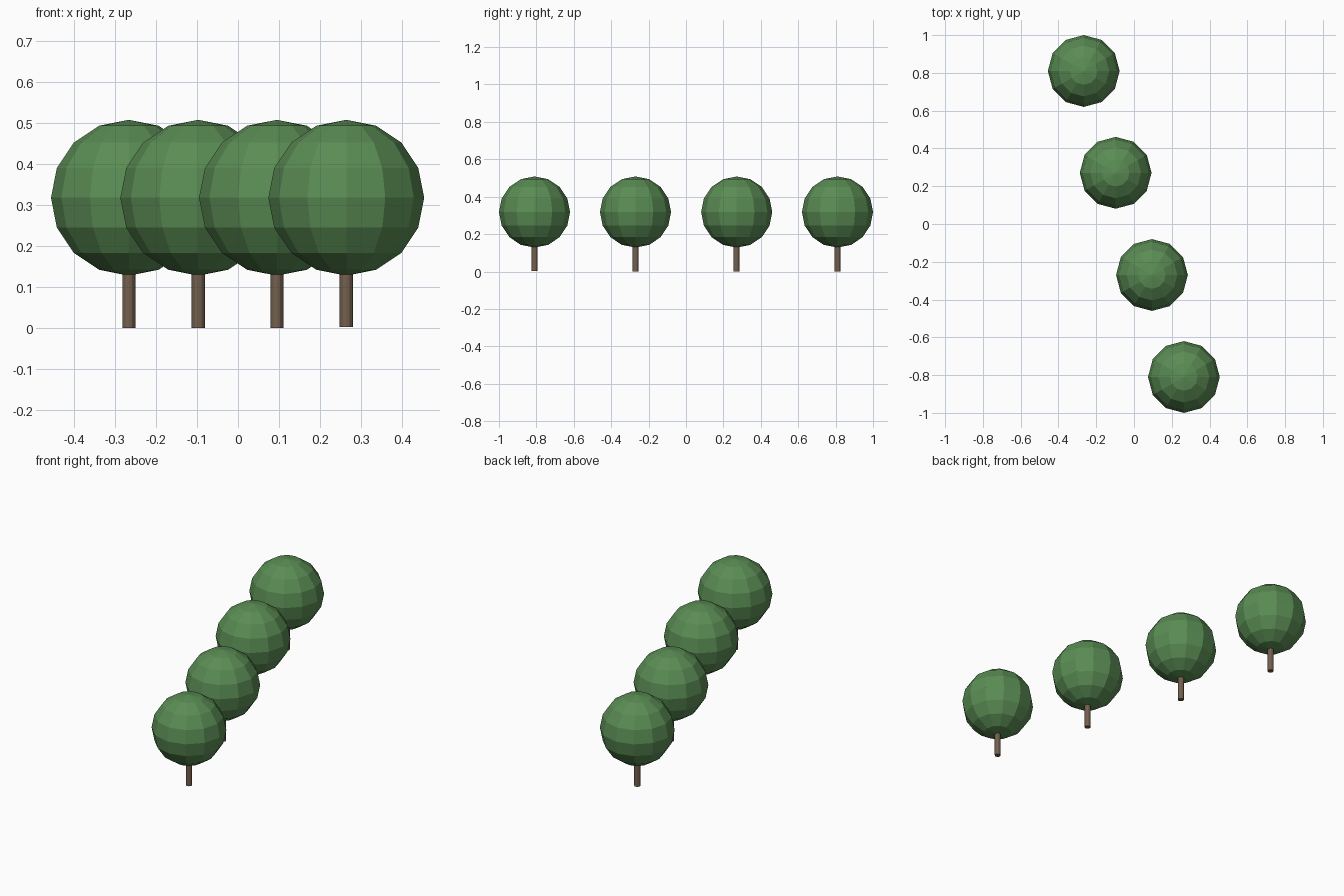
import bpy

if "Cube" in bpy.data.objects:
    bpy.data.objects.remove(bpy.data.objects["Cube"])


def material(name, color):
    m = bpy.data.materials.new(name)
    m.diffuse_color = (*color, 1.0)
    m.use_nodes = True
    m.node_tree.nodes["Principled BSDF"].inputs["Base Color"].default_value = m.diffuse_color
    return m


leaf_green = material("leaf_green", (0.102, 0.262, 0.088))
bark_brown = material("bark_brown", (0.172, 0.117, 0.076))

RADIUS = 0.19        # crown radius
CROWN_Z = 0.318      # crown centre height
TRUNK_TOP = 0.14     # trunk end, just inside the crown


def add_tree(x, y, base, index):
    # Faceted round crown
    bpy.ops.mesh.primitive_uv_sphere_add(
        segments=12, ring_count=8, radius=RADIUS, location=(x, y, CROWN_Z))
    crown = bpy.context.object
    crown.name = f"crown_{index}"
    crown.data.materials.append(leaf_green)
    bpy.ops.object.shade_flat()

    # Thin straight trunk
    bpy.ops.mesh.primitive_cylinder_add(
        vertices=12, radius=0.016, depth=TRUNK_TOP - base,
        location=(x, y, (TRUNK_TOP + base) / 2))
    trunk = bpy.context.object
    trunk.name = f"trunk_{index}"
    trunk.data.materials.append(bark_brown)
    bpy.ops.object.shade_flat()


# Diagonal row of four trees: x, y, trunk foot height
ROW = [(-0.266, 0.81, 0.0), (-0.097, 0.271, 0.0),
       (0.095, -0.27, 0.0), (0.264, -0.81, 0.003)]
for i, (x, y, base) in enumerate(ROW, 1):
    add_tree(x, y, base, i)
